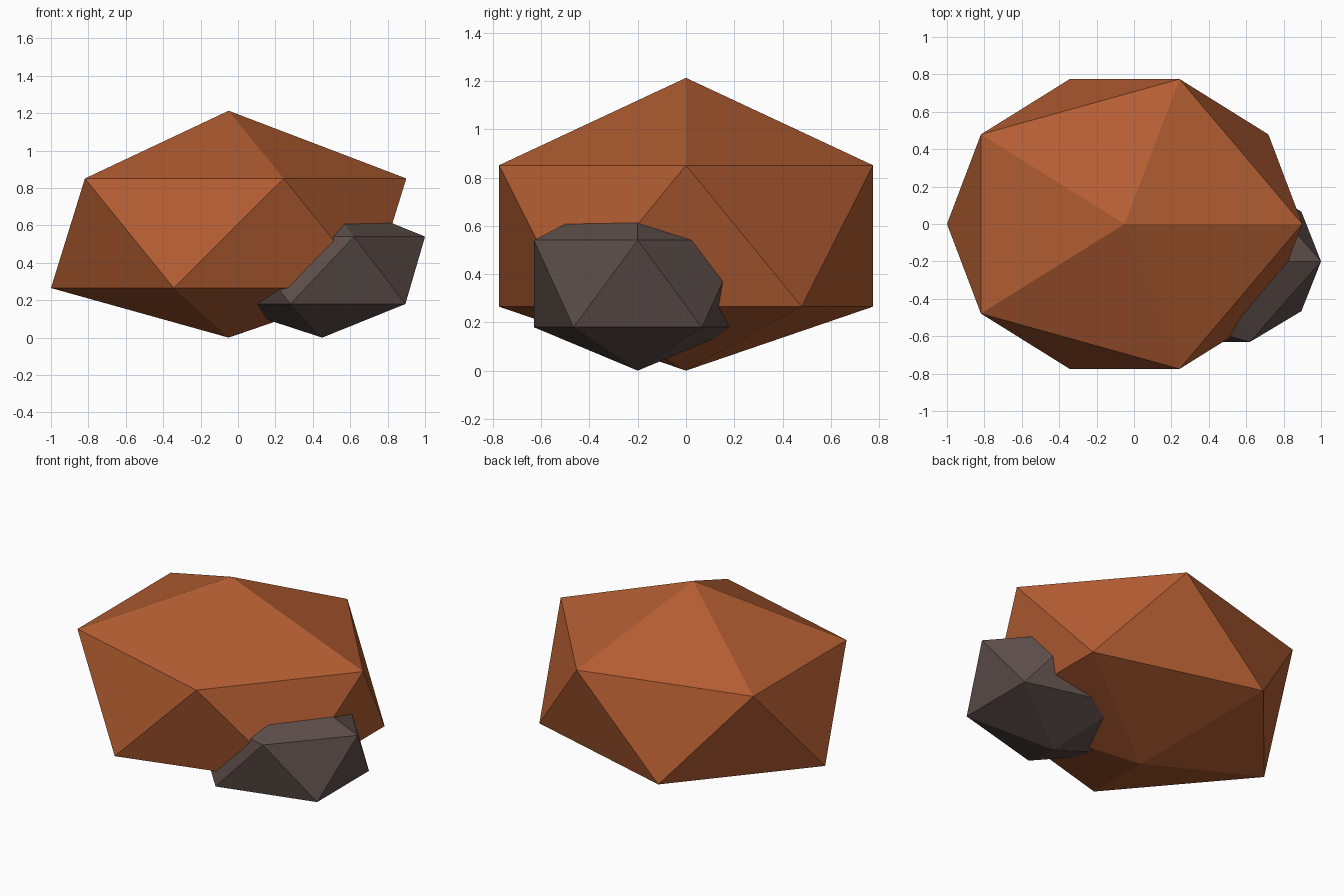
import bpy

cube = bpy.data.objects.get("Cube")
if cube:
    bpy.data.objects.remove(cube, do_unlink=True)


def make_material(name, rgb):
    mat = bpy.data.materials.new(name)
    mat.use_nodes = True
    color = (*rgb, 1.0)
    mat.diffuse_color = color
    bsdf = mat.node_tree.nodes["Principled BSDF"]
    bsdf.inputs["Base Color"].default_value = color
    bsdf.inputs["Roughness"].default_value = 0.9
    return mat


def make_rock(name, center, radii, mat):
    """Low-poly boulder: stretched icosahedron whose underside rests on the ground."""
    bpy.ops.mesh.primitive_ico_sphere_add(subdivisions=1, radius=1.0, location=(0, 0, 0))
    rock = bpy.context.object
    rock.name = rock.data.name = name
    for v in rock.data.vertices:
        v.co = [c + r * p for c, r, p in zip(center, radii, v.co)]
        v.co.z = max(v.co.z, 0.0)
    rock.data.materials.append(mat)
    rock.data.shade_flat()
    return rock


rust = make_material("rust_stone", (0.45, 0.11, 0.032))
charcoal = make_material("charcoal_stone", (0.11, 0.077, 0.068))

# Main boulder and the smaller stone leaning into its front left side
make_rock("large_boulder", (-0.05, 0, 0.558), (1.062, 0.911, 0.655), rust)
make_rock("small_stone", (0.45, -0.2, 0.36), (0.615, 0.506, 0.403), charcoal)
